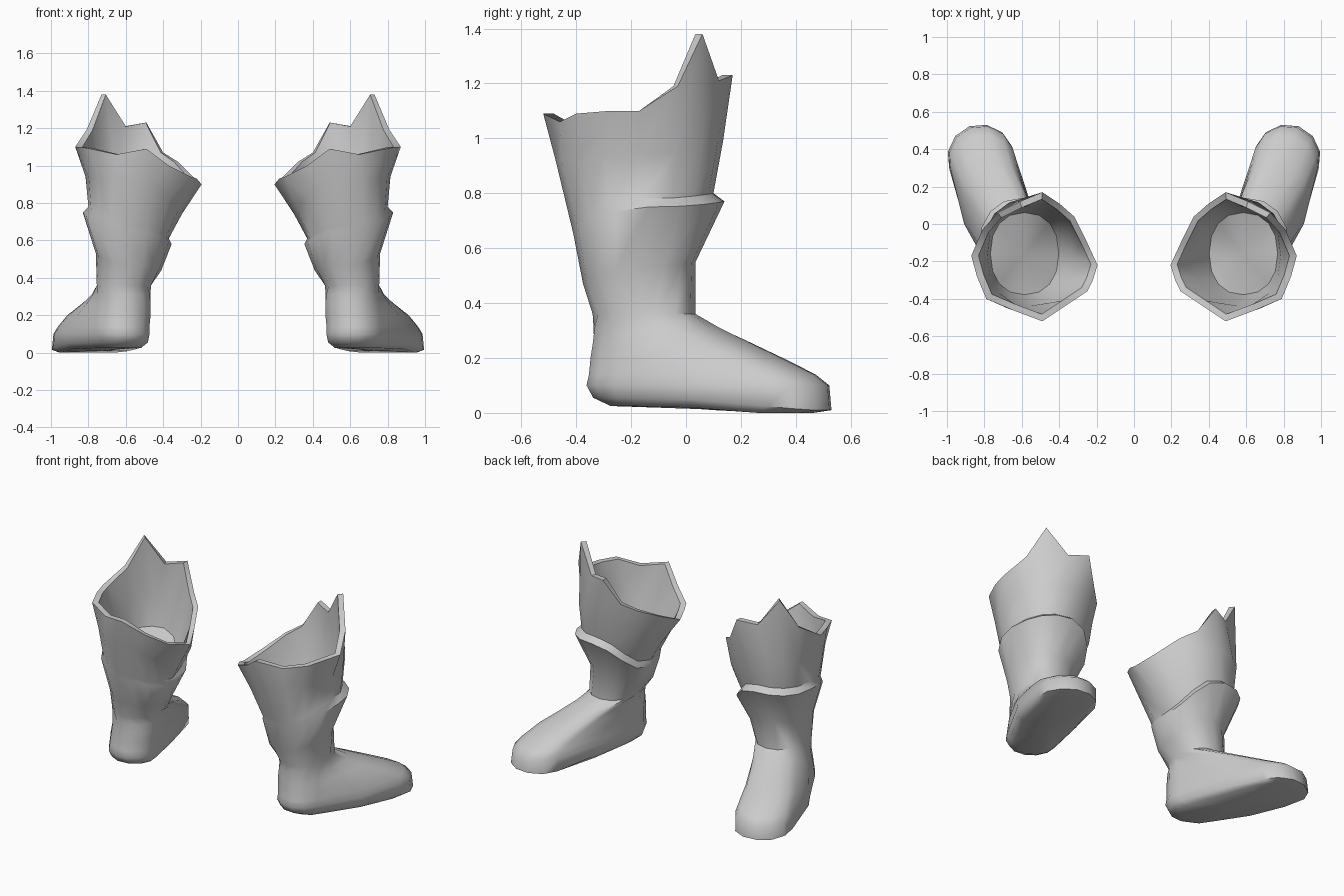
import bpy, bmesh, math
from mathutils import Vector

if "Cube" in bpy.data.objects:
    bpy.data.objects.remove(bpy.data.objects["Cube"])

grey = bpy.data.materials.new("plain grey")
grey.use_nodes = True
grey.diffuse_color = (0.6, 0.6, 0.6, 1)
grey.node_tree.nodes["Principled BSDF"].inputs["Base Color"].default_value = grey.diffuse_color


def foot_ring(z, heel, heel_r, toe, toe_r, bulge=0):
    """Level outline around a heel circle and a toe circle, 16 points."""
    heel, toe = Vector(heel), Vector(toe)
    axis = toe - heel
    turn = math.atan2(axis.y, axis.x) + math.pi / 2

    def arc(centre, r, start):
        angles = [start + math.pi * i / 6 for i in range(7)]
        return [centre + r * Vector((math.cos(a), math.sin(a))) for a in angles]

    back, front = arc(heel, heel_r, turn), arc(toe, toe_r, turn + math.pi)
    out = -Vector((math.cos(turn), math.sin(turn)))
    outer = (back[-1] + front[0]) / 2 + out * bulge
    inner = (front[-1] + back[0]) / 2 - out * bulge * 0.2
    return [Vector((p.x, p.y, z)) for p in back + [outer] + front + [inner]]


def shaft_ring(inner, outer, front, back, square=0.88):
    """Tilted oval from its four extremes, each given as (position, height)."""
    cx, cy = (inner[0] + outer[0]) / 2, (front[0] + back[0]) / 2
    ring = []
    for i in range(16):
        a = math.radians(202.5 + 22.5 * i)
        c, s = math.cos(a), math.sin(a)
        ex, ey = (outer if c > 0 else inner), (back if s > 0 else front)
        x = cx + (ex[0] - cx) * abs(c) ** square
        y = cy + (ey[0] - cy) * abs(s) ** square
        ring.append(Vector((x, y, ex[1] * c * c + ey[1] * s * s)))
    return ring


def shrink(ring, factor, drop=0):
    mid = sum(ring, Vector()) / len(ring)
    return [Vector((mid.x + (p.x - mid.x) * factor,
                    mid.y + (p.y - mid.y) * factor, p.z - drop)) for p in ring]


# Foot, from the sole edge up to the ankle
edge = foot_ring(0.03, (0.62, -0.2), 0.14, (0.82, 0.355), 0.178, 0.04)
for p in edge:
    p.z = 0.055 - 0.09 * max(0, p.y + 0.05)
    p.z = max(p.z, 0.01)
sole = shrink(edge, 0.85)
for p in sole:
    p.z = max(0, p.z - 0.03)
foot = [
    foot_ring(0.1, (0.62, -0.215), 0.15, (0.815, 0.35), 0.175, 0.04),
    foot_ring(0.14, (0.62, -0.207), 0.149, (0.8, 0.31), 0.165, 0.035),
    foot_ring(0.2, (0.615, -0.2), 0.15, (0.76, 0.2), 0.155, 0.03),
    foot_ring(0.26, (0.61, -0.195), 0.147, (0.7, 0.09), 0.14, 0.02),
    foot_ring(0.31, (0.61, -0.195), 0.145, (0.65, -0.01), 0.135, 0.01),
    foot_ring(0.36, (0.61, -0.195), 0.145, (0.61, -0.11), 0.145),
]

# Shaft with the raised collar fold
shaft = [
    shaft_ring((0.41, 0.44), (0.76, 0.53), (-0.375, 0.47), (0.035, 0.55)),
    shaft_ring((0.355, 0.58), (0.83, 0.75), (-0.41, 0.65), (0.14, 0.77)),
    shaft_ring((0.37, 0.61), (0.8, 0.78), (-0.417, 0.68), (0.1, 0.8)),
    shaft_ring((0.3, 0.74), (0.815, 0.94), (-0.475, 0.92), (0.135, 0.99)),
]

# Jagged top rim
rim = [Vector(p) for p in (
    (0.22, -0.3, 0.93), (0.25, -0.36, 0.94), (0.37, -0.44, 1), (0.49, -0.52, 1.09),
    (0.65, -0.46, 1.06), (0.79, -0.4, 1.09), (0.84, -0.28, 1.1), (0.87, -0.17, 1.1),
    (0.81, -0.03, 1.19), (0.73, 0.06, 1.38), (0.61, 0.12, 1.21), (0.49, 0.17, 1.23),
    (0.4, 0.11, 1.07), (0.32, 0.04, 1.02), (0.25, -0.1, 0.95), (0.195, -0.22, 0.9))]

# Lining down to the inner floor
lining = [shrink(rim, 0.89), shrink(shaft[3], 0.88), shrink(shaft[2], 0.85)]


def build_boot(name, side):
    bm = bmesh.new()
    rings = [[bm.verts.new((p.x * side, p.y, p.z)) for p in ring]
             for ring in [sole, edge] + foot + shaft + [rim] + lining]
    for low, high in zip(rings, rings[1:]):
        for i in range(16):
            j = (i + 1) % 16
            bm.faces.new((low[i], low[j], high[j], high[i]))
    # Sole and inner floor as fans
    for ring in (rings[0], rings[-1]):
        mid = bm.verts.new(sum((v.co for v in ring), Vector()) / 16)
        for i in range(16):
            bm.faces.new((ring[i], ring[(i + 1) % 16], mid))
    bmesh.ops.recalc_face_normals(bm, faces=bm.faces)
    mesh = bpy.data.meshes.new(name)
    bm.to_mesh(mesh)
    bm.free()
    mesh.materials.append(grey)
    boot = bpy.data.objects.new(name, mesh)
    bpy.context.collection.objects.link(boot)
    bpy.ops.object.select_all(action="DESELECT")
    boot.select_set(True)
    bpy.context.view_layer.objects.active = boot
    bpy.ops.object.shade_smooth_by_angle(angle=math.radians(48))


build_boot("left_boot", 1)
build_boot("right_boot", -1)
